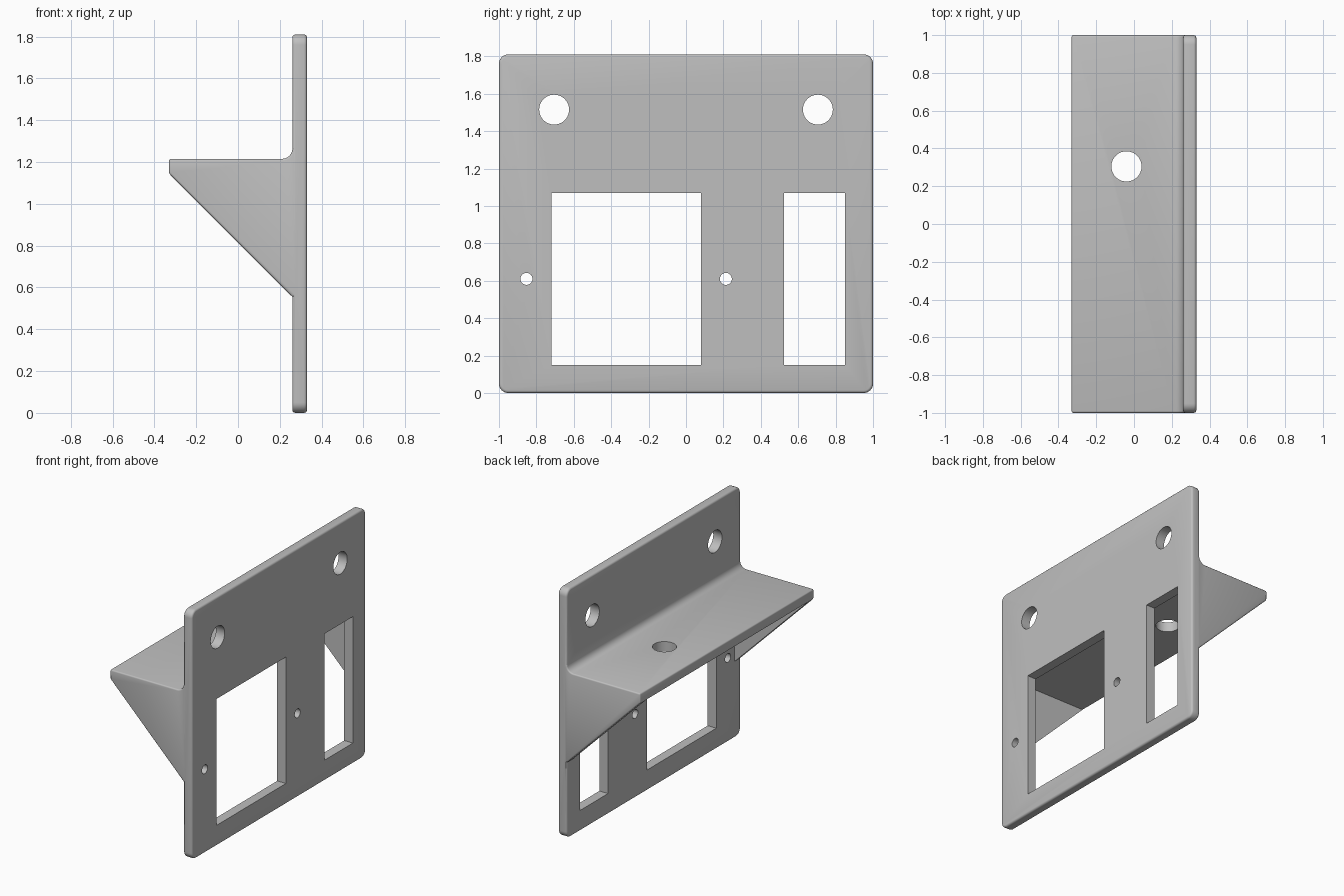
import bpy, bmesh
from math import radians, sin, cos, pi
from mathutils import Vector

old = bpy.data.objects.get("Cube")
if old:
    bpy.data.objects.remove(old, do_unlink=True)

grey = bpy.data.materials.new("plain_grey")
grey.use_nodes = True
grey.diffuse_color = (0.52, 0.52, 0.52, 1)
grey.node_tree.nodes["Principled BSDF"].inputs["Base Color"].default_value = grey.diffuse_color

FACE, BACK = 0.33, 0.26      # outer and inner faces of the plate
TOP, SHELF, UNDER = 1.81, 1.215, 1.143
WALL, ROUND = 0.07, 0.014


def arc(cx, cy, r, start, sweep, steps=8):
    return [(cx + r * cos(radians(start + sweep * i / steps)),
             cy + r * sin(radians(start + sweep * i / steps))) for i in range(steps + 1)]


def prism(name, points, push):
    """Extrude a closed outline of 3D points along a vector."""
    bm = bmesh.new()
    face = bm.faces.new([bm.verts.new(p) for p in points])
    new = bmesh.ops.extrude_face_region(bm, geom=[face])["geom"]
    bmesh.ops.translate(bm, vec=push, verts=[v for v in new if isinstance(v, bmesh.types.BMVert)])
    bmesh.ops.recalc_face_normals(bm, faces=bm.faces)
    mesh = bpy.data.meshes.new(name)
    bm.to_mesh(mesh)
    bm.free()
    mesh.materials.append(grey)
    obj = bpy.data.objects.new(name, mesh)
    bpy.context.collection.objects.link(obj)
    return obj


def apply(obj, mod):
    bpy.context.view_layer.objects.active = obj
    bpy.ops.object.modifier_apply(modifier=mod.name)


def soften(obj):
    mod = obj.modifiers.new("soft_edges", "BEVEL")
    mod.width, mod.segments = ROUND, 3
    mod.limit_method, mod.angle_limit = "ANGLE", radians(40)
    apply(obj, mod)


def combine(obj, other, operation):
    mod = obj.modifiers.new("combine", "BOOLEAN")
    mod.object, mod.operation, mod.solver = other, operation, "EXACT"
    apply(obj, mod)
    bpy.data.objects.remove(other, do_unlink=True)


def box(name, x0, x1, y0, y1, z0, z1):
    outline = [(x0, y0, z0), (x0, y1, z0), (x0, y1, z1), (x0, y0, z1)]
    return prism(name, outline, Vector((x1 - x0, 0, 0)))


# Upright plate with rounded corners
r = 0.05
outline = (arc(1 - r, TOP - r, r, 0, 90) + arc(r - 1, TOP - r, r, 90, 90)
           + arc(r - 1, r, r, 180, 90) + arc(1 - r, r, r, 270, 90))
plate = prism("mounting_plate", [(BACK, y, z) for y, z in outline], Vector((FACE - BACK, 0, 0)))
soften(plate)

# Shelf with a filleted root and a triangular side profile
inside = BACK + 0.05
profile = ([(-0.33, 1.145), (-0.33, SHELF)]
           + arc(BACK - r, SHELF + r, r, 270, 90)
           + [(inside, SHELF + r), (inside, 0.555), (BACK, 0.555)])
bracket = prism("shelf_bracket", [(x, -1, z) for x, z in profile], Vector((0, 2, 0)))
soften(bracket)

# Hollow below the shelf leaves one gusset at each end
combine(bracket, box("hollow", -1, BACK + 0.02, WALL - 1, 1 - WALL, 0.3, UNDER), "DIFFERENCE")
combine(plate, bracket, "UNION")

# Rectangular windows
for y0, y1 in ((-0.72, 0.08), (0.525, 0.85)):
    combine(plate, box("window", 0.2, 0.5, y0, y1, 0.15, 1.07), "DIFFERENCE")

# Mounting holes and screw holes through the plate
for y, z, radius in ((-0.705, 1.515, 0.08), (0.705, 1.515, 0.08),
                     (-0.853, 0.61, 0.032), (0.213, 0.61, 0.032)):
    ring = arc(y, z, radius, 0, 360, 40)[:-1]
    combine(plate, prism("hole", [(0.2, a, b) for a, b in ring], Vector((0.3, 0, 0))), "DIFFERENCE")

# Cable hole through the shelf
ring = arc(-0.04, 0.305, 0.08, 0, 360, 40)[:-1]
combine(plate, prism("hole", [(a, b, 1) for a, b in ring], Vector((0, 0, 0.4))), "DIFFERENCE")

plate.name = "shelf_bracket_plate"
bpy.ops.object.select_all(action="DESELECT")
plate.select_set(True)
bpy.context.view_layer.objects.active = plate
bpy.ops.object.shade_smooth_by_angle(angle=radians(35))
